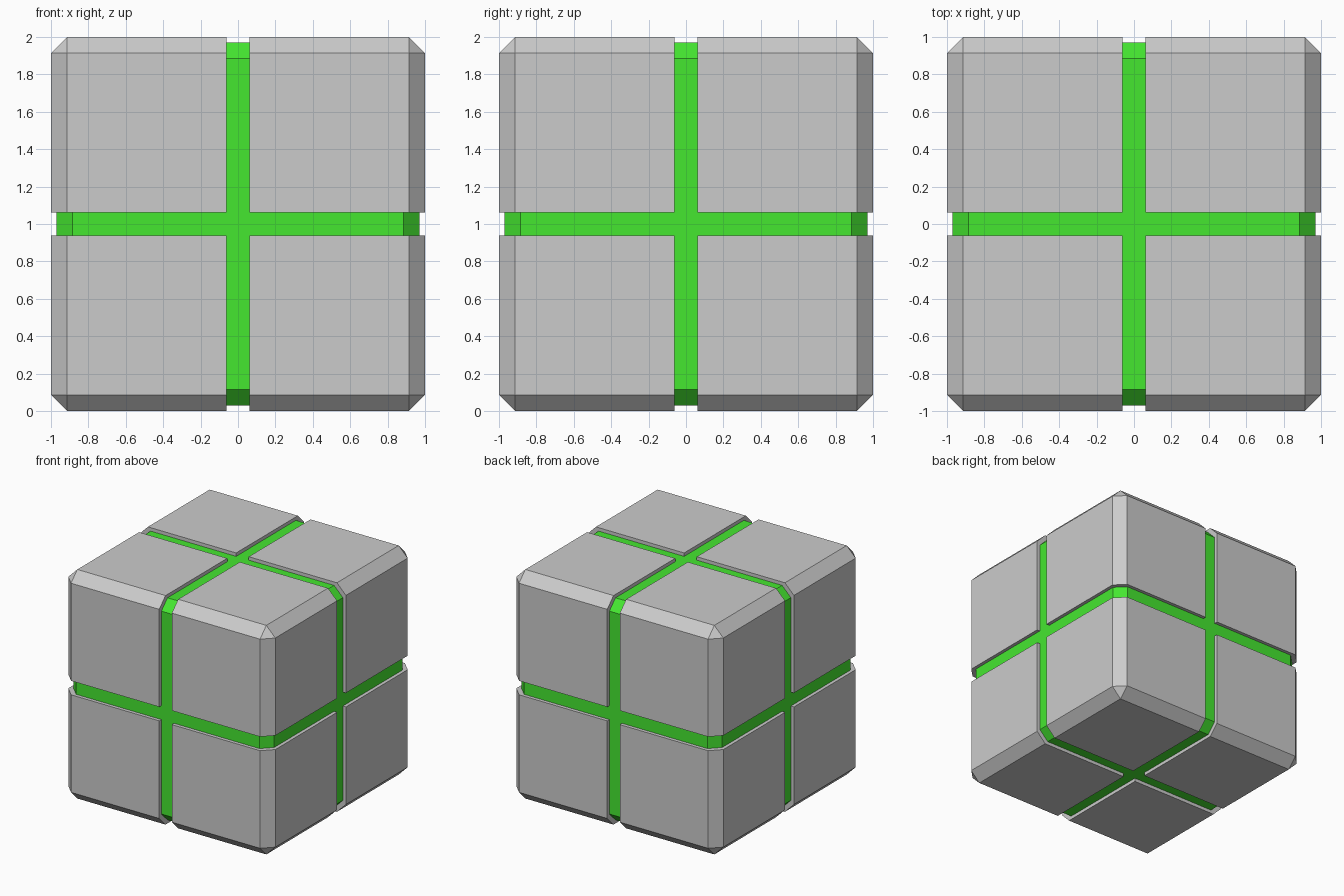
import bpy
import bmesh
from mathutils import Vector

if "Cube" in bpy.data.objects:
    bpy.data.objects.remove(bpy.data.objects["Cube"])

HALF = 1.0       # half of the overall size
GAP = 0.061      # half width of the grooves
CHAMFER = 0.087  # edge chamfer
CORE = 0.97      # core scale relative to the outer shell


def box_object(name, lo, hi, chamfer, keep_edge):
    """Box from lo to hi on every axis, chamfering the edges picked by keep_edge."""
    bm = bmesh.new()
    bmesh.ops.create_cube(bm, size=hi - lo)
    bmesh.ops.translate(bm, verts=bm.verts, vec=Vector((1, 1, 1)) * (lo + hi) / 2)
    edges = [e for e in bm.edges if keep_edge(e)]
    bmesh.ops.bevel(bm, geom=edges, offset=chamfer, offset_type='OFFSET',
                    segments=1, profile=0.5, affect='EDGES')
    bmesh.ops.recalc_face_normals(bm, faces=bm.faces)
    mesh = bpy.data.meshes.new(name)
    bm.to_mesh(mesh)
    bm.free()
    obj = bpy.data.objects.new(name, mesh)
    obj.location.z = HALF
    bpy.context.collection.objects.link(obj)
    return obj


def touches_outer_corner(edge):
    return any(min(v.co) > HALF - 1e-4 for v in edge.verts)


# Eight grey corner blocks: one block mirrored across all three axes
blocks = box_object("corner_blocks", GAP, HALF, CHAMFER, touches_outer_corner)
mirror = blocks.modifiers.new("Mirror", 'MIRROR')
mirror.use_axis = (True, True, True)
mirror.use_mirror_merge = False

# Green core showing through the grooves
core = box_object("inner_core", -HALF * CORE, HALF * CORE, CHAMFER * CORE,
                  lambda e: True)
green = bpy.data.materials.new("green")
green.diffuse_color = (0.06, 0.8, 0.03, 1)
green.use_nodes = True
green.node_tree.nodes["Principled BSDF"].inputs["Base Color"].default_value = green.diffuse_color
core.data.materials.append(green)
